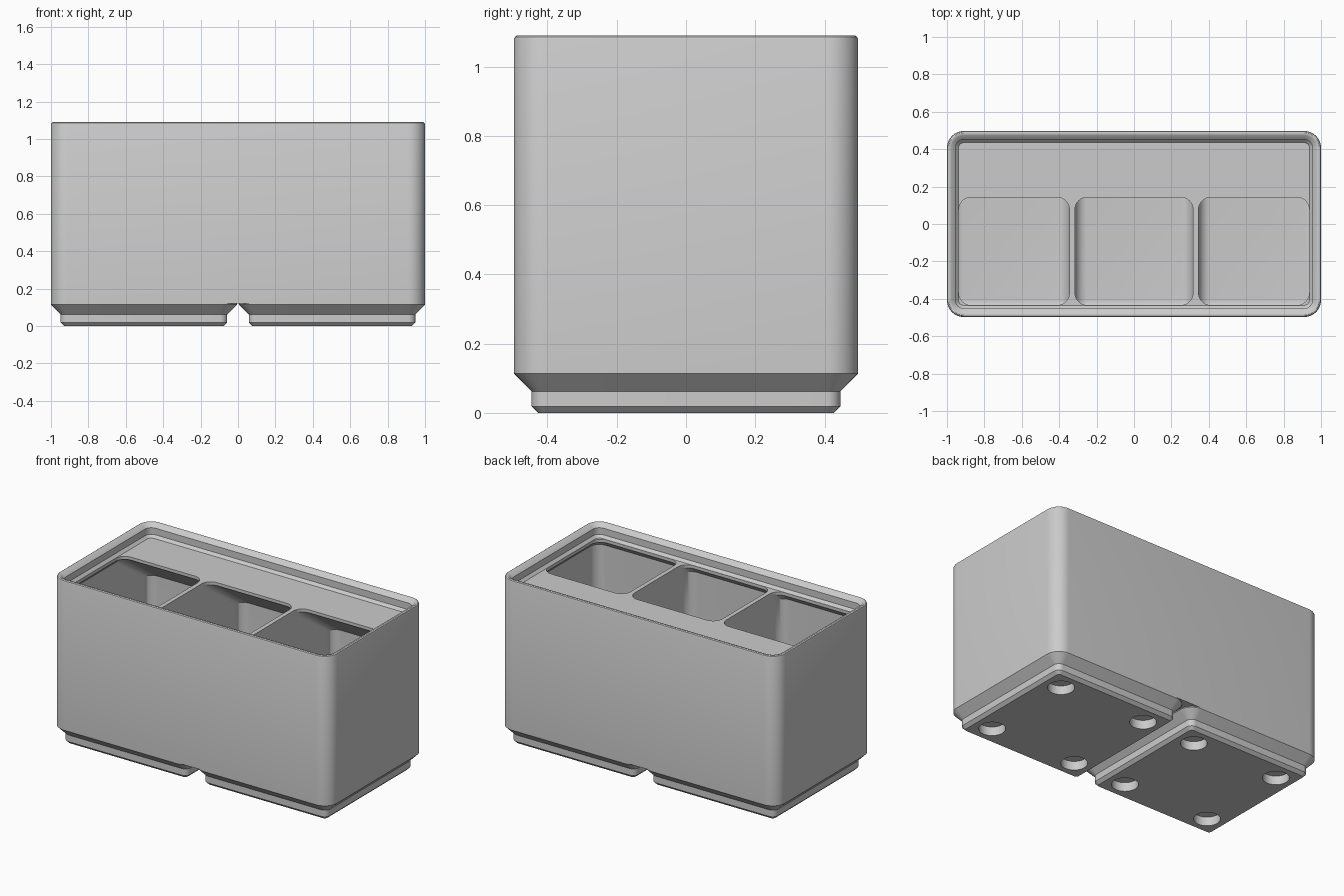
import bpy, bmesh, math

if "Cube" in bpy.data.objects:
    bpy.data.objects.remove(bpy.data.objects["Cube"])

HX, HY, R = 1.0, 0.497, 0.09      # outer half sizes and corner radius
BASE, LEDGE = 0.12, 1.006         # underside of box, height of the ledge
WALL, LIP = 0.023, 0.063          # thin wall and lip insets
SEG = 10

grey = bpy.data.materials.new("plain grey")
grey.use_nodes = True
colour = (0.6, 0.6, 0.6, 1)
grey.diffuse_color = colour
grey.node_tree.nodes["Principled BSDF"].inputs["Base Color"].default_value = colour


def ring(x0, x1, y0, y1, r, z):
    """Points of a rounded rectangle at height z."""
    pts = []
    corners = [(x1 - r, y1 - r), (x0 + r, y1 - r), (x0 + r, y0 + r), (x1 - r, y0 + r)]
    for k, (cx, cy) in enumerate(corners):
        for i in range(SEG + 1):
            a = math.pi / 2 * (k + i / SEG)
            pts.append((cx + r * math.cos(a), cy + r * math.sin(a), z))
    return pts


def loft(name, rings):
    """Closed solid skinned through a stack of rings."""
    bm = bmesh.new()
    loops = [[bm.verts.new(p) for p in pts] for pts in rings]
    n = len(loops[0])
    for low, high in zip(loops, loops[1:]):
        for i in range(n):
            j = (i + 1) % n
            bm.faces.new((low[i], low[j], high[j], high[i]))
    bm.faces.new(loops[0][::-1])
    bm.faces.new(loops[-1])
    bmesh.ops.recalc_face_normals(bm, faces=bm.faces)
    mesh = bpy.data.meshes.new(name)
    bm.to_mesh(mesh)
    bm.free()
    mesh.materials.append(grey)
    obj = bpy.data.objects.new(name, mesh)
    bpy.context.collection.objects.link(obj)
    return obj


def activate(obj):
    bpy.ops.object.select_all(action='DESELECT')
    obj.select_set(True)
    bpy.context.view_layer.objects.active = obj


def carve(obj, cutters):
    for c in cutters:
        mod = obj.modifiers.new("cut", 'BOOLEAN')
        mod.operation, mod.solver, mod.object = 'DIFFERENCE', 'EXACT', c
        activate(obj)
        bpy.ops.object.modifier_apply(modifier=mod.name)
        bpy.data.objects.remove(c)


def finish(obj):
    activate(obj)
    bpy.ops.object.shade_smooth_by_angle(angle=math.radians(30))


def inset_ring(cx, hx, inset, z):
    return ring(cx - hx + inset, cx + hx - inset, -HY + inset, HY - inset,
                max(R - inset, 0.015), z)


# Box with a stepped stacking lip: (inset, height) up the outside, down the inside
profile = [(0, BASE), (0, 1.078), (0.003, 1.086), (0.009, 1.09), (0.016, 1.09),
           (0.022, 1.088), (0.0455, 1.066), (0.0455, 1.023), (0.062, LEDGE)]
box = loft("box", [inset_ring(0, HX, i, z) for i, z in profile])


# Pockets: filleted floor, sloped shelf at the back, chamfer under the lip
def pocket(x0, x1, left_edge, right_edge):
    floor, fillet, tip = 0.172, 0.067, LEDGE - 0.02
    wall_y, shelf_y = HY - WALL, 0.143
    slope = (wall_y - shelf_y) * math.tan(math.radians(36))
    rings = []
    for i in range(SEG + 1):
        a = math.pi / 2 * i / SEG
        d = (fillet - 0.002) * (1 - math.sin(a))
        rings.append(ring(x0 + d, x1 - d, -wall_y + d, wall_y - d, fillet - d,
                          floor + fillet * (1 - math.cos(a))))
    step = LIP - WALL
    for z in (tip - slope, tip - step, tip, LEDGE + 0.03):
        back = wall_y - (wall_y - shelf_y) * min(1, (z - tip + slope) / slope)
        d = step * max(0, min(1, (z - tip + step) / step))
        rings.append(ring(x0 + d * left_edge, x1 - d * right_edge,
                          -wall_y + d, back, fillet, z))
    return loft("pocket_cutter", rings)


gap = 0.0285
inner = HX - WALL
width = (2 * inner - 2 * gap) / 3
starts = [-inner + k * (width + gap) for k in range(3)]
carve(box, [pocket(x, x + width, k == 0, k == 2) for k, x in enumerate(starts)])
finish(box)

# Two stepped feet with four round sockets each
foot_profile = [(0.0707, 0), (0.0515, 0.019), (0.0515, 0.062), (0, 0.114), (0, BASE)]
for side, name in ((-1, "right_foot"), (1, "left_foot")):
    cx = side * (HX + 0.006) / 2
    foot = loft(name, [inset_ring(cx, (HX - 0.006) / 2, i, z) for i, z in foot_profile])
    sockets = []
    for sx in (-1, 1):
        for sy in (-1, 1):
            bpy.ops.mesh.primitive_cylinder_add(
                vertices=40, radius=0.078, depth=0.115,
                location=(cx + sx * 0.311, sy * 0.311, 0))
            cutter = bpy.context.object
            cutter.data.materials.append(grey)
            sockets.append(cutter)
    carve(foot, sockets)
    finish(foot)
